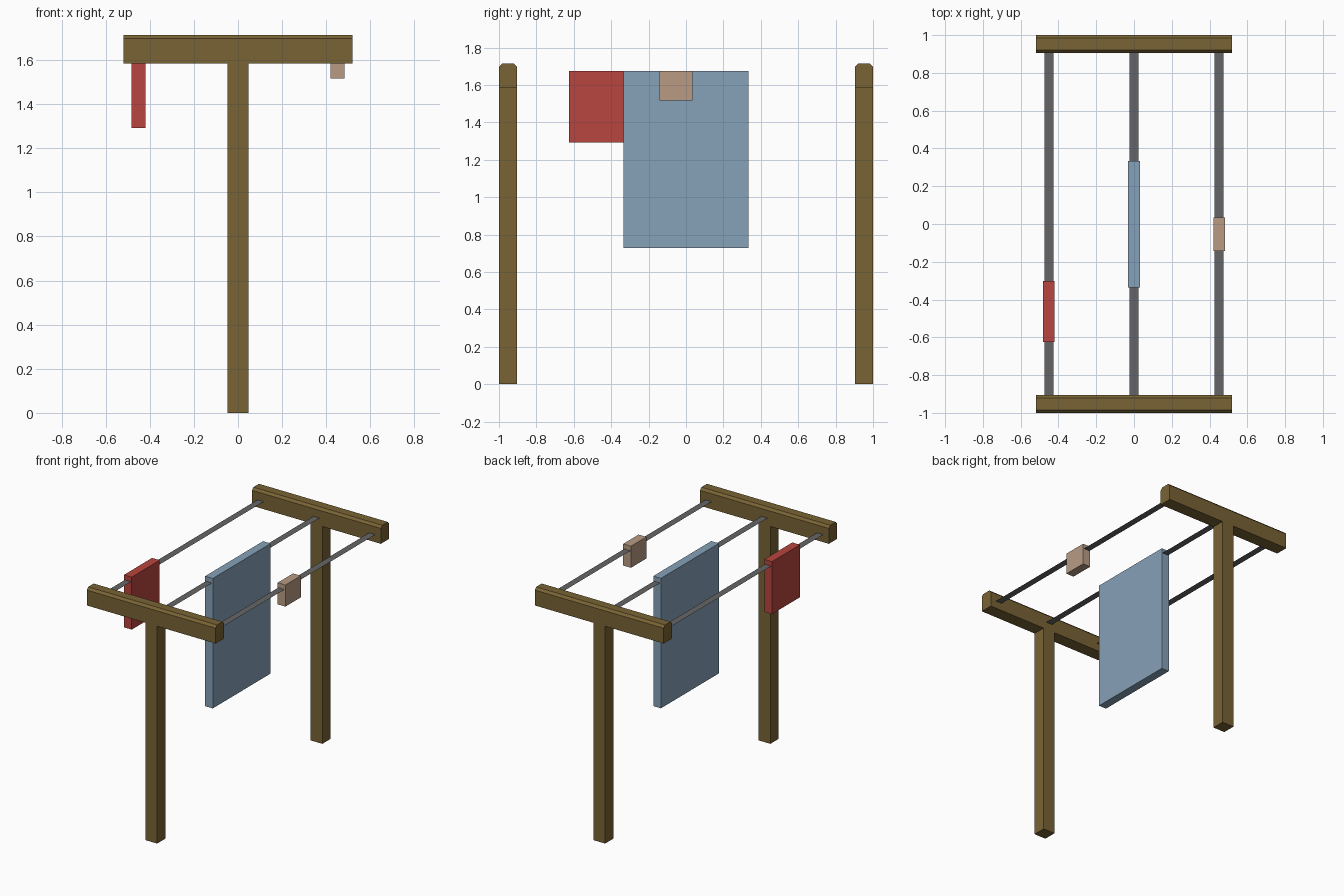
import bpy, bmesh

if "Cube" in bpy.data.objects:
    bpy.data.objects.remove(bpy.data.objects["Cube"])


def material(name, rgb):
    m = bpy.data.materials.new(name)
    m.diffuse_color = (*rgb, 1)
    m.use_nodes = True
    m.node_tree.nodes["Principled BSDF"].inputs["Base Color"].default_value = m.diffuse_color
    return m


WOOD = material("wood", (0.19, 0.125, 0.035))
WIRE = material("wire", (0.13, 0.13, 0.135))
BLUE = material("blue_cloth", (0.24, 0.36, 0.48))
RED = material("red_cloth", (0.48, 0.06, 0.05))
BEIGE = material("beige_cloth", (0.48, 0.33, 0.23))


def finish(bm, name, mat):
    bmesh.ops.recalc_face_normals(bm, faces=bm.faces)
    me = bpy.data.meshes.new(name)
    bm.to_mesh(me)
    bm.free()
    me.materials.append(mat)
    ob = bpy.data.objects.new(name, me)
    bpy.context.collection.objects.link(ob)
    return ob


def box(name, x, y, z, mat):
    bm = bmesh.new()
    bmesh.ops.create_cube(bm, size=1)
    for v in bm.verts:
        v.co = [r[0] + (c + 0.5) * (r[1] - r[0]) for c, r in zip(v.co, (x, y, z))]
    return finish(bm, name, mat)


def crossbar(name, yc):
    # Beam profile with both top edges cut off, extruded along x
    profile = [(-.048, 1.585), (.048, 1.585), (.048, 1.697),
               (.032, 1.714), (-.032, 1.714), (-.048, 1.697)]
    bm = bmesh.new()
    face = bm.faces.new([bm.verts.new((-.52, yc + y, z)) for y, z in profile])
    ext = bmesh.ops.extrude_face_region(bm, geom=[face])
    moved = [g for g in ext["geom"] if isinstance(g, bmesh.types.BMVert)]
    bmesh.ops.translate(bm, verts=moved, vec=(1.04, 0, 0))
    return finish(bm, name, WOOD)


# T-shaped end frames
for side, yc in (("front", -.952), ("back", .952)):
    box(side + "_post", (-.048, .048), (yc - .048, yc + .048), (0, 1.585), WOOD)
    crossbar(side + "_crossbar", yc)

# Flat washing lines between the crossbars
for side, x in (("left", -.45), ("middle", 0), ("right", .45)):
    bm = bmesh.new()
    bm.faces.new([bm.verts.new((x + dx, y, 1.64)) for dx, y in
                  ((-.025, -.905), (.025, -.905), (.025, .905), (-.025, .905))])
    finish(bm, side + "_line", WIRE)

# Hanging laundry
box("red_towel", (-.482, -.42), (-.625, -.302), (1.292, 1.675), RED)
box("blue_sheet", (-.031, .031), (-.335, .333), (.727, 1.675), BLUE)
box("beige_cloth", (.42, .483), (-.143, .034), (1.517, 1.675), BEIGE)
